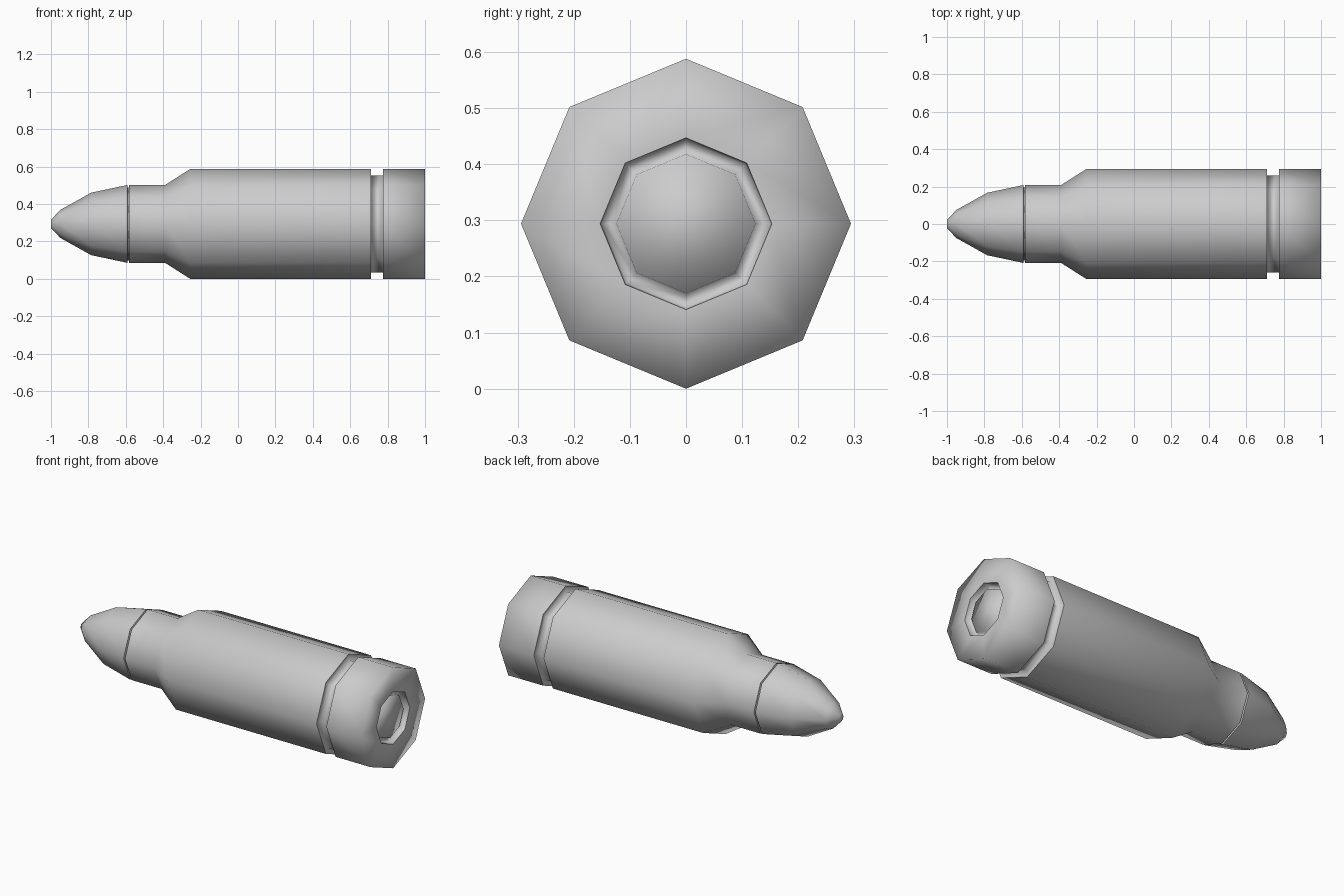
import bpy, bmesh
from math import cos, sin, pi

if "Cube" in bpy.data.objects:
    bpy.data.objects.remove(bpy.data.objects["Cube"])

SIDES = 8
AXIS_Z = 0.294


def lathe(name, profile, cap_start=False, cap_end=False):
    """Revolve (x, radius) points around the long axis into an eight-sided shell."""
    bm = bmesh.new()
    rings = [[bm.verts.new((x, r * cos(2 * pi * i / SIDES), AXIS_Z + r * sin(2 * pi * i / SIDES)))
              for i in range(SIDES)] for x, r in profile]
    for a, b in zip(rings, rings[1:]):
        for i in range(SIDES):
            j = (i + 1) % SIDES
            bm.faces.new((a[i], b[i], b[j], a[j]))
    if cap_start:
        bm.faces.new(rings[0])
    if cap_end:
        bm.faces.new(rings[-1][::-1])
    # profiles run from -x to +x: flip so that normals face outward
    bmesh.ops.reverse_faces(bm, faces=bm.faces)
    for f in bm.faces:
        f.normal_update()
        f.smooth = True
    mesh = bpy.data.meshes.new(name)
    bm.to_mesh(mesh)
    bm.free()
    obj = bpy.data.objects.new(name, mesh)
    bpy.context.collection.objects.link(obj)
    return obj


# pointed tip, ending just short of the case mouth
lathe("tip", [(-1.0, 0.022), (-0.95, 0.075), (-0.785, 0.167), (-0.592, 0.208)], cap_start=True)

# narrow recessed ring between tip and case
lathe("mouth_gap", [(-0.592, 0.208), (-0.592, 0.195), (-0.583, 0.195), (-0.583, 0.208)])

# case with neck, shoulder and body
lathe("case", [(-0.583, 0.208), (-0.39, 0.208), (-0.255, 0.294), (0.712, 0.294)])

# extraction groove
lathe("groove", [(0.712, 0.294), (0.712, 0.26), (0.775, 0.26), (0.775, 0.294)])

# rim, with its end face turning into the recess
lathe("rim", [(0.775, 0.294), (1.0, 0.294), (1.0, 0.153)])

# recess and the primer disc inside it
lathe("primer", [(1.0, 0.153), (0.96, 0.149), (0.96, 0.128), (0.98, 0.124)], cap_end=True)
